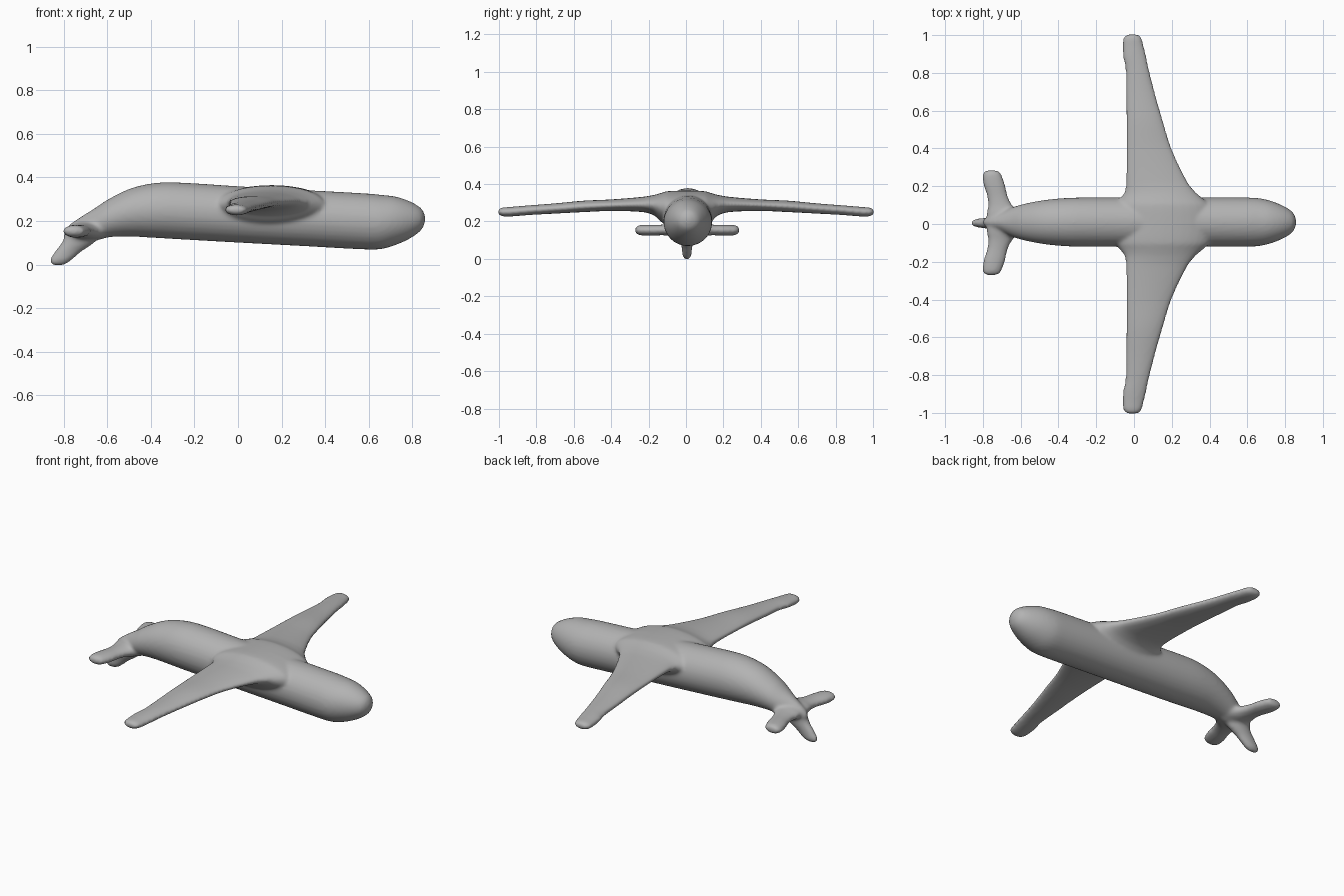
import bpy, bmesh, math
from mathutils import Vector

cube = bpy.data.objects.get("Cube")
if cube:
    bpy.data.objects.remove(cube, do_unlink=True)

grey = bpy.data.materials.new("plain grey")
grey.use_nodes = True
grey.diffuse_color = (0.45, 0.45, 0.45, 1)
bsdf = grey.node_tree.nodes["Principled BSDF"]
bsdf.inputs["Base Color"].default_value = (0.45, 0.45, 0.45, 1)
bsdf.inputs["Roughness"].default_value = 0.7

SIDES, STEPS = 32, 5
bm = bmesh.new()


def spline(stations):
    """Smoothly interpolate between the given stations."""
    out = []
    for i in range(len(stations) - 1):
        p0, p1 = stations[max(i - 1, 0)], stations[i]
        p2, p3 = stations[i + 1], stations[min(i + 2, len(stations) - 1)]
        # tangents allow for the uneven spacing of the stations
        h = p2[0] - p1[0]
        for s in range(STEPS):
            t = s / STEPS
            row = []
            for a, b, c, d in zip(p0, p1, p2, p3):
                m1 = (c - a) / (p2[0] - p0[0]) * h
                m2 = (d - b) / (p3[0] - p1[0]) * h
                row.append((2*t**3 - 3*t**2 + 1) * b + (t**3 - 2*t**2 + t) * m1
                           + (3*t**2 - 2*t**3) * c + (t**3 - t**2) * m2)
            out.append(row)
    return out + [list(stations[-1])]


def loft(stations, place):
    """Skin elliptical rings; a station is (position, a0, a1, b0, b1)."""
    rings = []
    for p, a0, a1, b0, b1 in spline(stations):
        ring = []
        for k in range(SIDES):
            w = 2 * math.pi * k / SIDES
            a = (a0 + a1) / 2 + (a1 - a0) / 2 * math.cos(w)
            b = (b0 + b1) / 2 + (b1 - b0) / 2 * math.sin(w)
            ring.append(bm.verts.new(place(p, a, b)))
        rings.append(ring)
    faces = [bm.faces.new(rings[0]), bm.faces.new(rings[-1])]
    for r, q in zip(rings, rings[1:]):
        for k in range(SIDES):
            n = (k + 1) % SIDES
            faces.append(bm.faces.new((r[k], r[n], q[n], q[k])))
    bmesh.ops.recalc_face_normals(bm, faces=faces)


# Fuselage: x, bottom, top, half width
fuselage = [
    (-0.80, 0.13, 0.15, 0.01), (-0.78, 0.11, 0.178, 0.025),
    (-0.72, 0.10, 0.22, 0.045), (-0.66, 0.11, 0.257, 0.072),
    (-0.60, 0.125, 0.297, 0.092), (-0.50, 0.129, 0.347, 0.113),
    (-0.40, 0.124, 0.372, 0.125), (-0.30, 0.118, 0.378, 0.13),
    (0.0, 0.101, 0.36, 0.131), (0.3, 0.085, 0.343, 0.131),
    (0.60, 0.069, 0.326, 0.13), (0.66, 0.072, 0.32, 0.127),
    (0.72, 0.089, 0.313, 0.114), (0.78, 0.115, 0.294, 0.091),
    (0.83, 0.148, 0.267, 0.062), (0.85, 0.173, 0.246, 0.037),
    (0.86, 0.205, 0.217, 0.006)]
loft([(x, 0.01 - w, 0.01 + w, b, t) for x, b, t, w in fuselage],
     lambda p, a, b: Vector((p, a, b)))

# Wings: distance out, rear x, front x, bottom, top
wing = [
    (0.0, -0.11, 0.42, 0.17, 0.365), (0.10, -0.10, 0.40, 0.18, 0.362),
    (0.135, -0.075, 0.365, 0.20, 0.352), (0.17, -0.05, 0.325, 0.232, 0.342),
    (0.23, -0.043, 0.28, 0.25, 0.332), (0.40, -0.042, 0.20, 0.256, 0.318),
    (0.55, -0.042, 0.153, 0.25, 0.311), (0.70, -0.044, 0.11, 0.242, 0.297),
    (0.83, -0.046, 0.077, 0.235, 0.287), (0.88, -0.058, 0.067, 0.231, 0.283),
    (0.95, -0.061, 0.05, 0.226, 0.277), (0.985, -0.057, 0.04, 0.228, 0.274),
    (1.004, -0.04, 0.022, 0.238, 0.264)]
# Tailplane: distance out, rear x, front x, bottom, top
tailplane = [
    (0.0, -0.785, -0.57, 0.11, 0.20), (0.05, -0.78, -0.60, 0.118, 0.195),
    (0.09, -0.773, -0.642, 0.124, 0.187), (0.14, -0.778, -0.668, 0.126, 0.183),
    (0.20, -0.797, -0.682, 0.124, 0.183), (0.25, -0.802, -0.70, 0.126, 0.181),
    (0.27, -0.795, -0.712, 0.133, 0.175), (0.278, -0.775, -0.735, 0.145, 0.163)]
for side in (1, -1):
    loft(wing, lambda p, a, b: Vector((a, side * p, b)))
    loft(tailplane, lambda p, a, b: Vector((a, side * p + 0.007, b)))

# Fin hanging below the tail: z, rear x, front x, half thickness
fin = [
    (-0.002, -0.85, -0.80, 0.01), (0.014, -0.866, -0.772, 0.022),
    (0.06, -0.84, -0.718, 0.028), (0.10, -0.81, -0.66, 0.036),
    (0.15, -0.785, -0.62, 0.045), (0.20, -0.74, -0.62, 0.04)]
loft([(z, x0, x1, 0.005 - w, 0.005 + w) for z, x0, x1, w in fin],
     lambda p, a, b: Vector((a, b, p)))

mesh = bpy.data.meshes.new("airframe")
bm.to_mesh(mesh)
bm.free()
mesh.materials.append(grey)
airframe = bpy.data.objects.new("airframe", mesh)
bpy.context.scene.collection.objects.link(airframe)
bpy.context.view_layer.objects.active = airframe
airframe.select_set(True)

# Fuse the parts into one skin and soften the joints
fuse = airframe.modifiers.new("fuse", 'REMESH')
fuse.mode = 'VOXEL'
fuse.voxel_size = 0.009
fuse.use_smooth_shade = True
soften = airframe.modifiers.new("soften", 'SMOOTH')
soften.factor = 0.5
soften.iterations = 8
for name in ("fuse", "soften"):
    bpy.ops.object.modifier_apply(modifier=name)
bpy.ops.object.shade_smooth()
